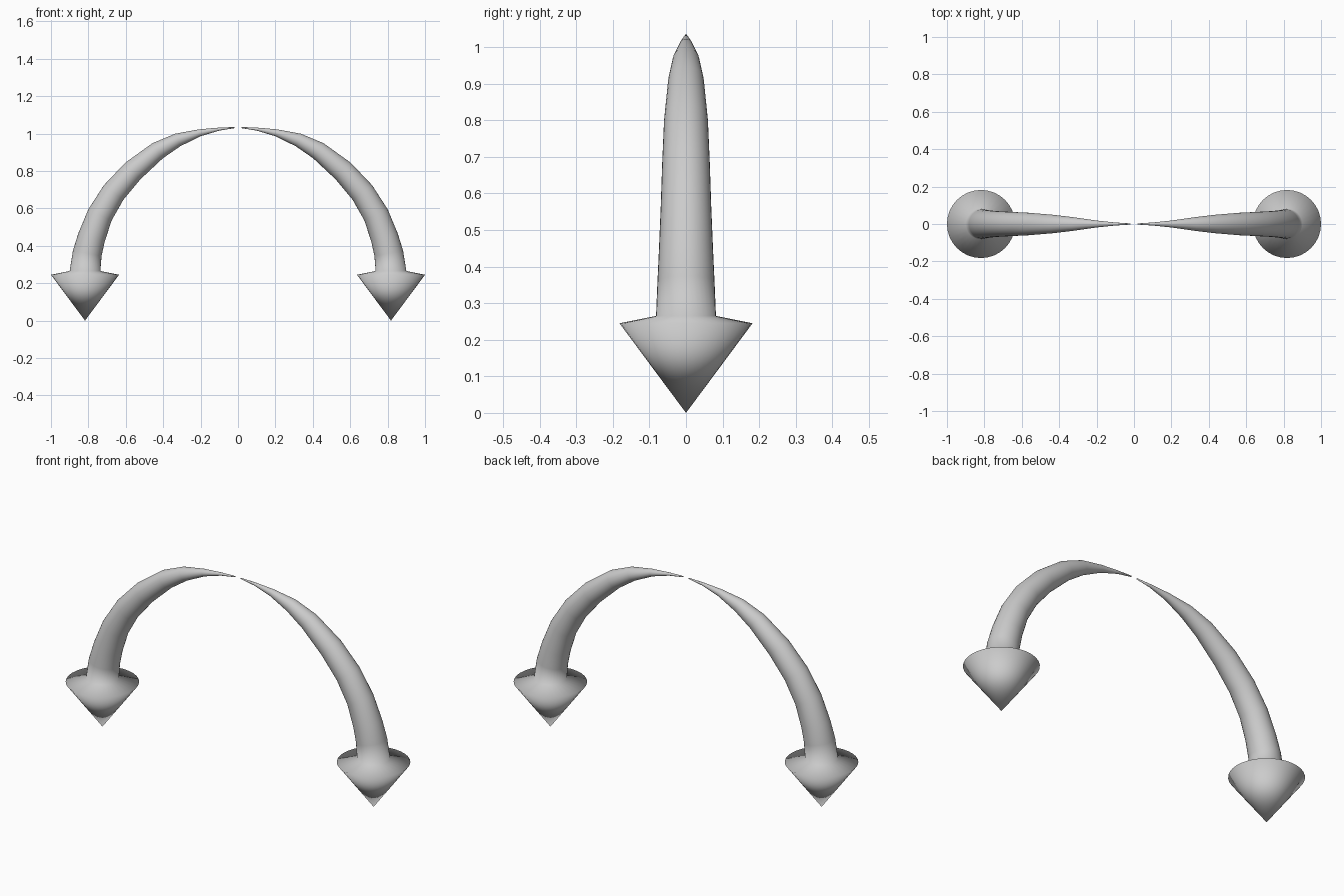
import bpy, bmesh
from math import cos, sin, tau
from mathutils import Vector

if "Cube" in bpy.data.objects:
    bpy.data.objects.remove(bpy.data.objects["Cube"])

SIDES = 32
CX = 0.818  # arrowhead axis

# shaft centre line and thickness: x, z, radius
PATH = [(0.018, 1.032, 0.003), (0.10, 1.024, 0.008), (0.205, 1.004, 0.019),
        (0.322, 0.966, 0.036), (0.43, 0.908, 0.049), (0.562, 0.800, 0.060),
        (0.665, 0.685, 0.065), (0.738, 0.565, 0.069), (0.783, 0.445, 0.074),
        (0.806, 0.360, 0.078), (CX, 0.265, 0.082)]


def build_arrow(name, side):
    bm = bmesh.new()
    rings = []

    def add_ring(x, z, r, direction):
        # circle square to the path direction; y is the shared axis
        u = Vector((-direction.z, 0, direction.x))
        rings.append([bm.verts.new(Vector((x, 0, z)) + r * (cos(a) * u + sin(a) * Vector((0, 1, 0))))
                      for a in (tau * i / SIDES for i in range(SIDES))])

    # curved tapering shaft
    for i, (x, z, r) in enumerate(PATH):
        a, b = PATH[max(i - 1, 0)], PATH[min(i + 1, len(PATH) - 1)]
        d = Vector((b[0] - a[0], 0, b[1] - a[1])).normalized()
        if i == len(PATH) - 1:
            d = Vector((0, 0, -1))
        add_ring(x, z, r, d)
    # arrowhead rim
    add_ring(CX, 0.245, 0.182, Vector((0, 0, -1)))

    for r0, r1 in zip(rings, rings[1:]):
        for i in range(SIDES):
            j = (i + 1) % SIDES
            bm.faces.new((r0[i], r0[j], r1[j], r1[i]))
    # thin end cap and arrowhead point
    bm.faces.new(rings[0])
    tip = bm.verts.new((CX, 0, 0))
    for i in range(SIDES):
        bm.faces.new((rings[-1][i], rings[-1][(i + 1) % SIDES], tip))

    for v in bm.verts:
        v.co.x *= side
    bmesh.ops.recalc_face_normals(bm, faces=bm.faces)
    for f in bm.faces:
        f.smooth = True
    mesh = bpy.data.meshes.new(name)
    bm.to_mesh(mesh)
    bm.free()
    bpy.context.collection.objects.link(bpy.data.objects.new(name, mesh))


# mirrored pair of arrows
build_arrow("right_arrow", 1)
build_arrow("left_arrow", -1)
